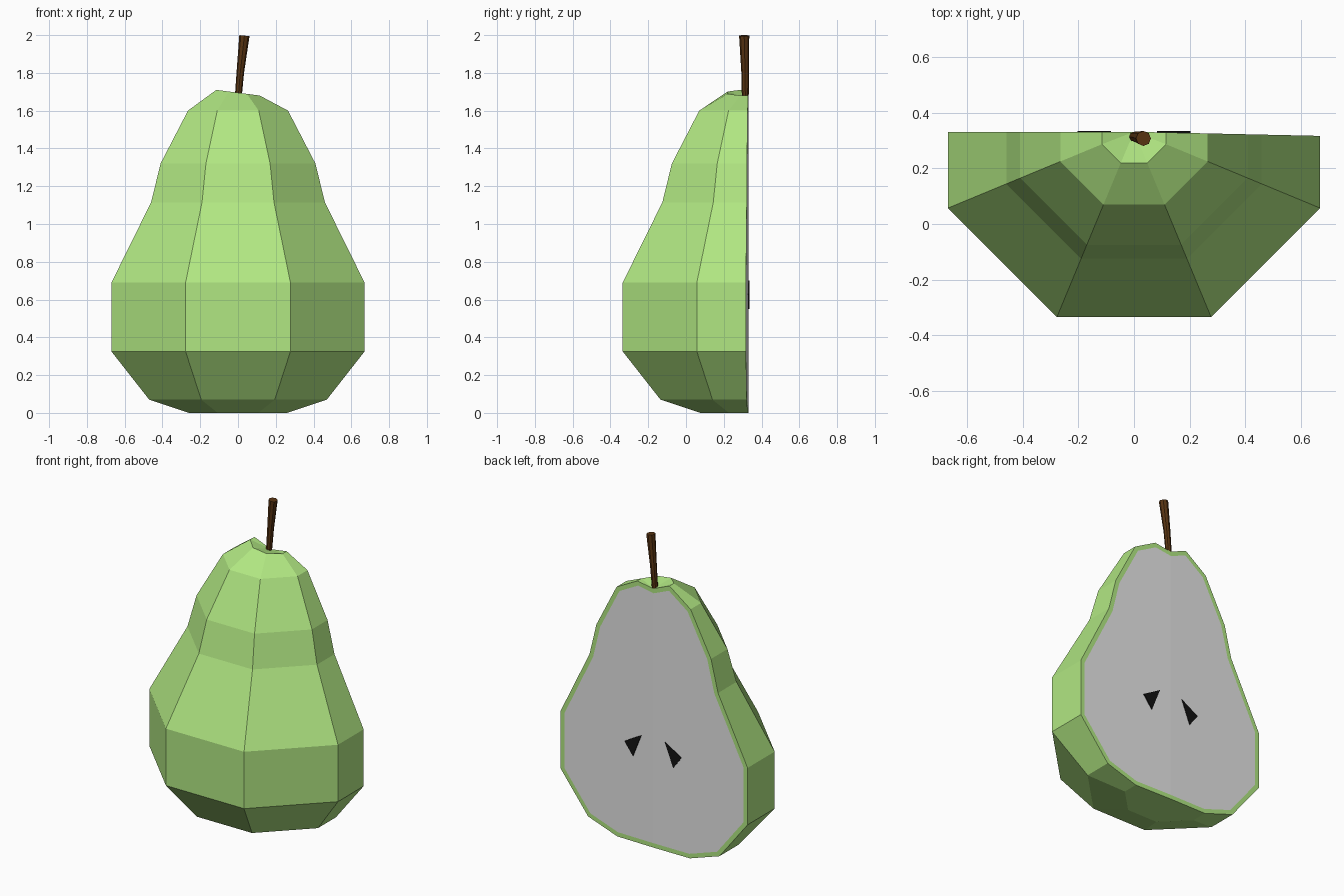
import bpy, bmesh, math
from mathutils import Vector

if "Cube" in bpy.data.objects:
    bpy.data.objects.remove(bpy.data.objects["Cube"])

CUT_Y = 0.335


def material(name, rgb):
    m = bpy.data.materials.new(name)
    m.diffuse_color = (*rgb, 1)
    m.use_nodes = True
    m.node_tree.nodes["Principled BSDF"].inputs["Base Color"].default_value = m.diffuse_color
    return m


skin = material("pear green", (0.44, 0.80, 0.225))
flesh = material("pale flesh", (0.78, 0.78, 0.78))
brown = material("stem brown", (0.10, 0.035, 0.006))
black = material("seed black", (0.006, 0.006, 0.006))


def finish(bm, name, *mats):
    bmesh.ops.recalc_face_normals(bm, faces=bm.faces[:])
    me = bpy.data.meshes.new(name)
    bm.to_mesh(me)
    bm.free()
    for m in mats:
        me.materials.append(m)
    ob = bpy.data.objects.new(name, me)
    bpy.context.collection.objects.link(ob)
    return ob


# Halved pear: half-octagon rings, (apothem, height, sideways tilt)
profile = [(0.26, 0, 0), (0.47, 0.07, 0), (0.67, 0.325, 0), (0.67, 0.69, 0),
           (0.46, 1.115, 0), (0.41, 1.32, 0), (0.265, 1.6, 0), (0.115, 1.695, 0.13)]
k = math.tan(math.pi / 8)
half_octagon = [(1, 0), (1, -k), (k, -1), (-k, -1), (-1, -k), (-1, 0)]

bm = bmesh.new()
rings = [[bm.verts.new((a * x, CUT_Y + a * y, z - t * a * x)) for x, y in half_octagon]
         for a, z, t in profile]
for lo, hi in zip(rings, rings[1:]):
    for i in range(5):
        bm.faces.new((lo[i], lo[i + 1], hi[i + 1], hi[i]))

# Flat base and hollow around the stem
base = bm.verts.new((0, CUT_Y, 0))
dip = bm.verts.new((0, CUT_Y, 1.662))
bm.faces.new(rings[0] + [base])
for i in range(5):
    bm.faces.new((rings[-1][i], rings[-1][i + 1], dip))

# Cut face with a skin rim around the flesh
cut = bm.faces.new([r[0] for r in rings] + [dip] + [r[-1] for r in reversed(rings)] + [base])
bmesh.ops.recalc_face_normals(bm, faces=bm.faces[:])
rim = bmesh.ops.inset_region(bm, faces=[cut], thickness=0.028, use_even_offset=True)["faces"]
cut.material_index = 1

# Right half of the cut leans slightly forward
back = rim + [cut]
geom = set(back)
for f in back:
    geom.update(f.edges)
    geom.update(f.verts)
bmesh.ops.bisect_plane(bm, geom=list(geom), dist=1e-4, plane_co=(0, 0, 0), plane_no=(1, 0, 0))
for v in bm.verts:
    if v.co.x > 0 and v.co.y > CUT_Y - 1e-4:
        v.co.y -= 0.022 * v.co.x
    if v.co.y > CUT_Y - 0.03 and abs(v.co.y - CUT_Y) < 0.02:
        v.co.y -= 0.003
finish(bm, "pear_half", skin, flesh)

# Stem: leaning, widening loft
bm = bmesh.new()
N = 8
path = [(0.0, 0.314, 1.655, 0.018), (0.012, 0.313, 1.8, 0.02), (0.034, 0.308, 2.0, 0.027)]
loops = []
for x, y, z, r in path:
    loops.append([bm.verts.new((x + r * math.cos(2 * math.pi * i / N),
                                y + r * math.sin(2 * math.pi * i / N),
                                z - (0.1 * r * math.cos(2 * math.pi * i / N) + 0.1 * r if z == 2.0 else 0)))
                  for i in range(N)])
for lo, hi in zip(loops, loops[1:]):
    for i in range(N):
        j = (i + 1) % N
        bm.faces.new((lo[i], lo[j], hi[j], hi[i]))
bm.faces.new(loops[0])
bm.faces.new(loops[-1])
finish(bm, "stem", brown)

# Two mirrored seeds as thin plates on the cut face
for side, name in ((1, "seed_right"), (-1, "seed_left")):
    bm = bmesh.new()
    tri = [(0.083, 0.70), (0.203, 0.63), (0.143, 0.55)]
    face = bm.faces.new([bm.verts.new((side * x, CUT_Y, z)) for x, z in tri])
    ext = bmesh.ops.extrude_face_region(bm, geom=[face])["geom"]
    for v in ext:
        if isinstance(v, bmesh.types.BMVert):
            v.co.y -= 0.009
    finish(bm, name, black)
